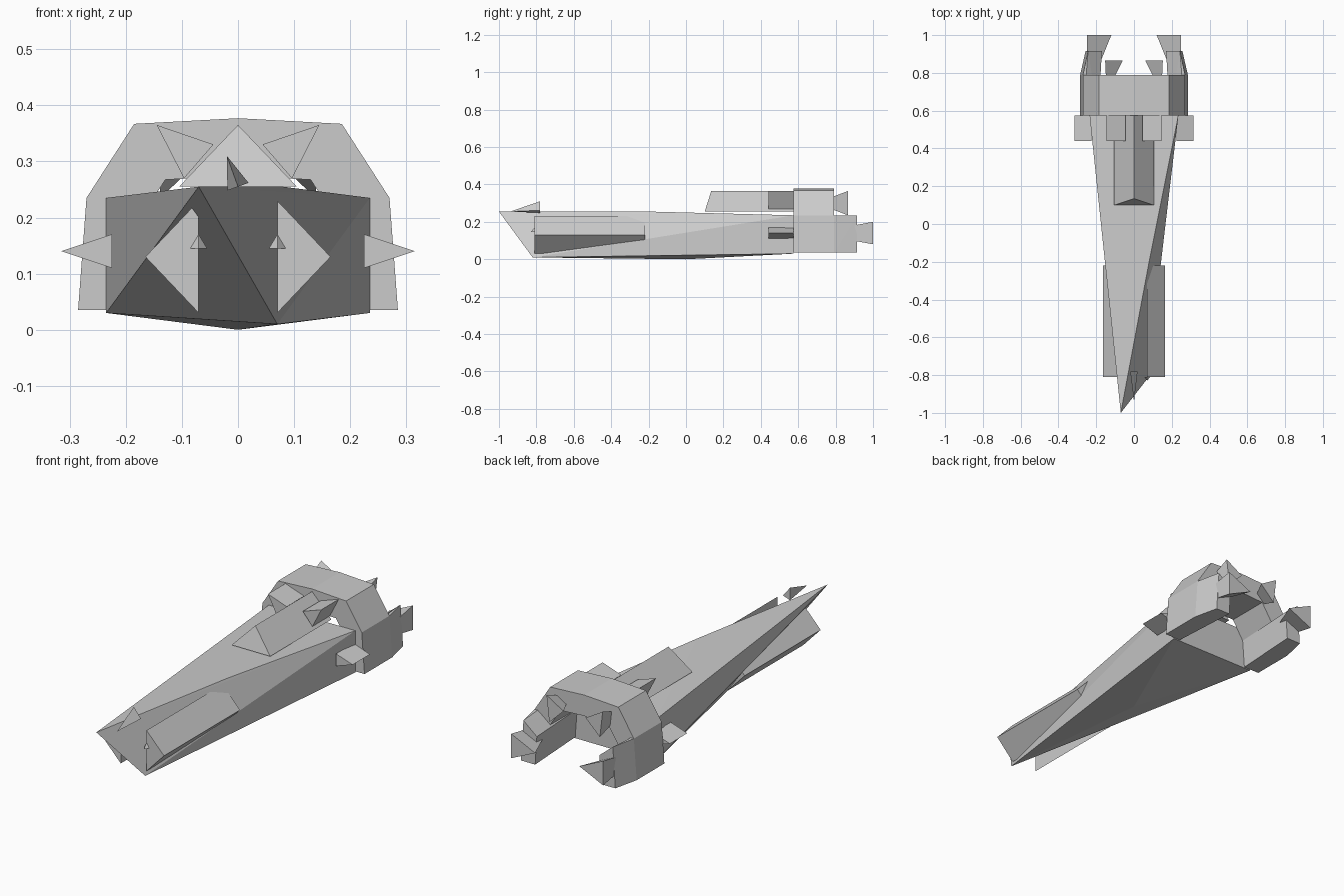
import bpy
import bmesh
from mathutils import Vector

default_cube = bpy.data.objects.get("Cube")
if default_cube:
    bpy.data.objects.remove(default_cube, do_unlink=True)

# One plain grey for every part
hull_colour = (0.6, 0.6, 0.6, 1)
hull_grey = bpy.data.materials.new("hull_grey")
hull_grey.use_nodes = True
hull_grey.diffuse_color = hull_colour
shader = hull_grey.node_tree.nodes["Principled BSDF"]
shader.inputs["Base Color"].default_value = hull_colour


def convex_part(name, corners):
    """Make a flat-faced part wrapped tightly around its corners."""
    builder = bmesh.new()
    for corner in corners:
        builder.verts.new(corner)
    bmesh.ops.convex_hull(builder, input=builder.verts[:])
    unused = [vert for vert in builder.verts if not vert.link_faces]
    bmesh.ops.delete(builder, geom=unused, context="VERTS")
    bmesh.ops.recalc_face_normals(builder, faces=builder.faces[:])
    mesh = bpy.data.meshes.new(name)
    builder.to_mesh(mesh)
    builder.free()
    mesh.materials.append(hull_grey)
    part = bpy.data.objects.new(name, mesh)
    bpy.context.collection.objects.link(part)


def mirrored_pair(name, corners):
    """Make the left part and its mirror image on the right."""
    convex_part("left_" + name, corners)
    convex_part("right_" + name, [(-x, y, z) for x, y, z in corners])


def extrude(section, start, end):
    """Carry an x-z section along y."""
    return [(x, y, z) for y in (start, end) for x, z in section]


def wedge(tip, foot, half, wide, narrow, taper=1):
    """Triangular bar: ridge at tip, flat side centred on foot."""
    tip, foot = Vector(tip), Vector(foot)
    across = (tip - foot).orthogonal().normalized() * half
    section = [tip, foot + across, foot - across]
    corners = []
    for y, scale in ((wide, 1), (narrow, taper)):
        for point in section:
            x, z = foot + (point - foot) * scale
            corners.append((x, y, z))
    return corners


arch_front, arch_back, leg_back = 0.575, 0.79, 0.915
pod_front, pod_back = -0.81, -0.22
deck = 0.255

# Main hull: lopsided bow edge widening to a rectangular stern
bow_tip = (-0.07, -1, deck)
bow_chin = (0.07, -0.82, 0.01)
deck_corner = (0.08, -0.2, deck)
keel = (0, 0, 0)
stern = [(x, arch_front, z) for x in (-0.235, 0.235) for z in (0.03, 0.235)]
convex_part("hull", stern + [bow_tip, bow_chin, deck_corner, keel])

# Thin fin standing on the bow
convex_part("bow_fin", wedge(tip=(-0.02, 0.31), foot=(0, deck), half=0.02,
                             wide=-0.78, narrow=-0.94, taper=0))

# Long pods along the flanks, each with a small front thorn
mirrored_pair("pod", wedge(tip=(0.165, 0.13), foot=(0.07, 0.13), half=0.1,
                           wide=pod_front, narrow=pod_back))
mirrored_pair("pod_thorn", wedge(tip=(0.07, 0.17), foot=(0.07, 0.145), half=0.015,
                                 wide=pod_front, narrow=-0.83, taper=0))

# Ridged cabin with a slightly sloping front
cabin = wedge(tip=(0, 0.365), foot=(0, deck), half=0.105,
              wide=0.135, narrow=arch_front)
cabin_sill = [(side * 0.105, 0.1, deck) for side in (-1, 1)]
convex_part("cabin", cabin + cabin_sill)

# Stern arch: panels between an outer profile and its shrunken copy
outer = [Vector(p) for p in ((0, 0.377), (0.185, 0.367), (0.27, 0.235), (0.285, 0.035))]
foot_level = Vector((0, outer[-1].y))
inner = [foot_level.lerp(point, 0.7) for point in outer]
for index, name in enumerate(("roof", "shoulder", "leg")):
    ends = slice(index, index + 2)
    section = outer[ends] + inner[ends]
    panel = extrude(section, arch_front, arch_back)
    if name == "leg":
        # Legs reach further back and narrow toward the end
        panel += [(x * 0.9, leg_back, z) for x, z in section]
    mirrored_pair(name, panel)

# Forward thorns on the flanks and beside the cabin
thorn_span = {"wide": 0.44, "narrow": arch_front}
mirrored_pair("flank_thorn", wedge(tip=(0.315, 0.14), foot=(0.225, 0.14),
                                   half=0.03, **thorn_span))
mirrored_pair("roof_thorn", wedge(tip=(0.145, 0.365), foot=(0.07, 0.3),
                                  half=0.04, **thorn_span))

# Rear-facing thruster shards, low on the legs and high under the roof
mirrored_pair("thruster", wedge(tip=(0.12, 0.14), foot=(0.25, 0.14), half=0.06,
                                wide=1, narrow=0.84, taper=0.5))
mirrored_pair("upper_thruster", wedge(tip=(0.06, 0.31), foot=(0.145, 0.3), half=0.065,
                                      wide=0.865, narrow=0.78, taper=0.5))
